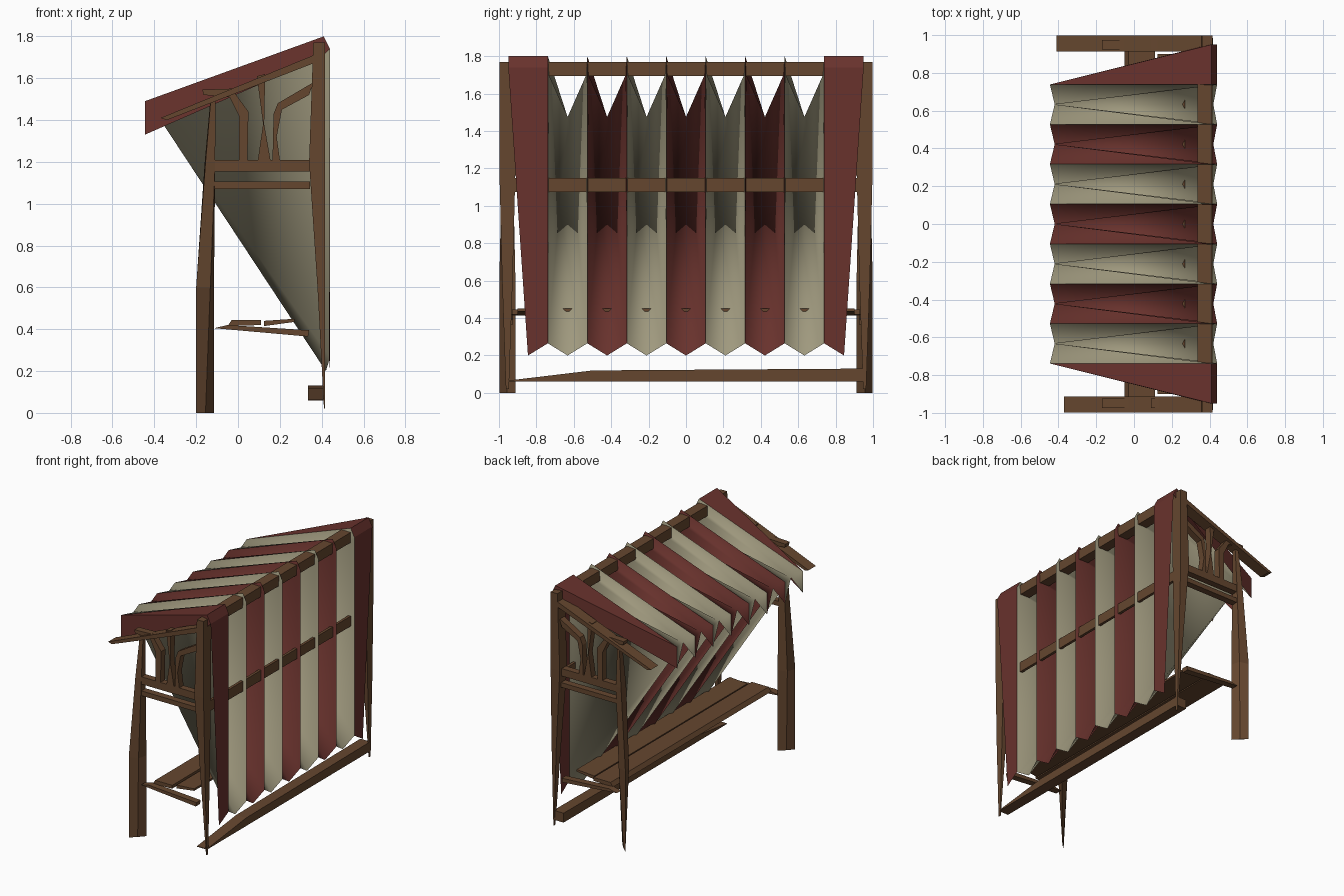
import bpy

if "Cube" in bpy.data.objects:
    bpy.data.objects.remove(bpy.data.objects["Cube"])


def material(name, rgb):
    m = bpy.data.materials.new(name)
    m.diffuse_color = (*rgb, 1)
    m.use_nodes = True
    m.node_tree.nodes["Principled BSDF"].inputs["Base Color"].default_value = m.diffuse_color
    return m


WOOD = material("wood", (0.13, 0.062, 0.028))
RED = material("red_cloth", (0.14, 0.032, 0.026))
CREAM = material("cream_cloth", (0.35, 0.32, 0.21))


def mesh(name, verts, faces, mat, smooth=False):
    me = bpy.data.meshes.new(name)
    me.from_pydata(verts, [], faces)
    me.materials.append(mat)
    if smooth:
        me.shade_smooth()
    ob = bpy.data.objects.new(name, me)
    bpy.context.collection.objects.link(ob)
    return ob


def loft(name, rings):
    """Closed solid through equal-sized rings of points."""
    n = len(rings[0])
    verts = [p for r in rings for p in r]
    faces = [tuple(range(n))[::-1], tuple(range(len(verts) - n, len(verts)))]
    for k in range(len(rings) - 1):
        for i in range(n):
            j = (i + 1) % n
            faces.append((k * n + i, k * n + j, k * n + n + j, k * n + n + i))
    return mesh(name, verts, faces, WOOD)


def post(name, sections):
    """Sections: z, x0, x1, y0, y1."""
    return loft(name, [[(a, c, z), (b, c, z), (b, d, z), (a, d, z)]
                       for z, a, b, c, d in sections])


def slab(name, outline, y0, y1):
    """x-z outline extruded along y."""
    return loft(name, [[(x, y1, z) for x, z in outline], [(x, y0, z) for x, z in outline]])


def box(x0, x1, z0, z1):
    return [(x0, z0), (x1, z0), (x1, z1), (x0, z1)]


# Folded cloth stripes: each is a deep valley between two raised edges
W = 0.211
for i in range(-3, 4):
    c = i * W
    verts = [(-0.42, c, 1.475), (0.42, c, 0.2)]
    faces = []
    for s in (-1, 1):
        e, n = c + s * W / 2, len(verts)
        verts += [(-0.445, e, 1.49), (0.41, e, 1.80), (0.44, e, 1.74), (0.44, e, 0.265),
                  (0.335, e - s * 0.006, 1.70), (0.41, e - s * 0.006, 1.70), (-0.445, e, 1.33)]
        F, R, R2, B, I, J, V = range(n, n + 7)
        side = [(0, F, R, I), (0, I, J), (0, J, B), (0, B, 1), (J, R2, B), (J, I, R), (J, R, R2), (0, V, F)]
        faces += [f[::-1] for f in side] if s > 0 else side
    mesh("cloth_stripe", verts, faces, CREAM if i % 2 else RED, True)

for s in (-1, 1):
    # End cloth panel
    a = s * W * 3.5
    mesh("end_cloth", [(-0.445, a, 1.49), (0.41, a, 1.80), (0.41, s * 0.95, 1.80), (0.44, a, 1.74),
                       (0.44, s * 0.95, 1.74), (0.44, a, 0.265), (0.435, s * 0.845, 0.2),
                       (-0.445, a, 1.33), (0.40, s * 0.95, 1.70)],
         [(0, 1, 2), (1, 3, 4, 2), (3, 5, 6, 4), (0, 2, 8, 7), (2, 4, 8)], RED)

    # Front posts: thin blades set on the diagonal, swelling upward
    rings = []
    for z, x0, x1, ya, yb, t in ((0, -0.20, -0.115, 0.998, 0.912, 0.002),
                                 (0.6, -0.20, -0.115, 0.998, 0.912, 0.025),
                                 (1.2, -0.155, -0.113, 0.985, 0.925, 0.025),
                                 (1.5, -0.13, -0.11, 0.97, 0.93, 0.012)):
        mx, my = (x0 + x1) / 2, (ya + yb) / 2
        rings.append([(x0, s * ya, z), (mx - t, s * (my - t), z), (x1, s * yb, z), (mx + t, s * (my + t), z)])
    loft("front_post", rings)

    # Rear posts taper almost to a point
    y0, y1 = sorted((s * 0.912, s * 0.998))
    ym = s * 0.955
    post("rear_post", [(0.02, 0.411, 0.417, ym - 0.008, ym + 0.008), (0.6, 0.38, 0.417, y0 + 0.015, y1 - 0.015),
                       (1.2, 0.34, 0.415, y0, y1), (1.77, 0.36, 0.415, y0, y1)])
    # Sloping rafter
    x = -0.37 if s < 0 else -0.41
    slab("rafter", [(x, 1.41), (x + 0.03, 1.40), (0.41, 1.69), (0.41, 1.73)], y0, y1)

    # Side rails and carved side panel
    q0, q1 = sorted((s * 0.925, s * 0.975))
    slab("upper_side_rail", box(-0.12, 0.345, 1.155, 1.21), q0, q1)
    slab("lower_side_rail", box(-0.12, 0.345, 1.07, 1.105), q0, q1)
    slab("side_brace", [(0.005, 1.21), (0.045, 1.21), (0.05, 1.44), (-0.03, 1.55),
                        (-0.17, 1.545), (-0.165, 1.52), (-0.04, 1.51), (0.005, 1.42)], q0, q1)
    slab("side_brace", [(0.165, 1.21), (0.20, 1.21), (0.185, 1.32), (0.21, 1.45), (0.34, 1.52),
                        (0.36, 1.58), (0.19, 1.48), (0.17, 1.43)], q0, q1)
    slab("side_spindle", [(0.095, 1.21), (0.155, 1.21), (0.125, 1.38), (0.13, 1.62),
                          (0.09, 1.61), (0.12, 1.38)], q0, q1)
    # Seat end support
    slab("seat_support", [(-0.115, 0.405), (0.335, 0.365), (0.34, 0.395), (-0.05, 0.42)], q0, q1)

# Long beams
slab("ridge_beam", box(0.335, 0.412, 1.695, 1.77), -0.93, 0.93)
slab("back_beam", box(0.395, 0.415, 1.075, 1.15), -0.915, 0.915)
loft("bottom_rail", [[(x, y, z) for x, z in box(0.335, 0.417, 0.06, t)]
                     for y, t in ((0.96, 0.13), (-0.5, 0.12), (-0.96, 0.065))])

# Seat boards
slab("seat_board", [(-0.05, 0.415), (0.11, 0.42), (0.11, 0.445), (-0.03, 0.445)], -0.93, 0.93)
slab("seat_board", [(0.125, 0.415), (0.27, 0.435), (0.27, 0.45), (0.125, 0.44)], -0.9, 0.9)
# The posts stand on the ground at z = 0
